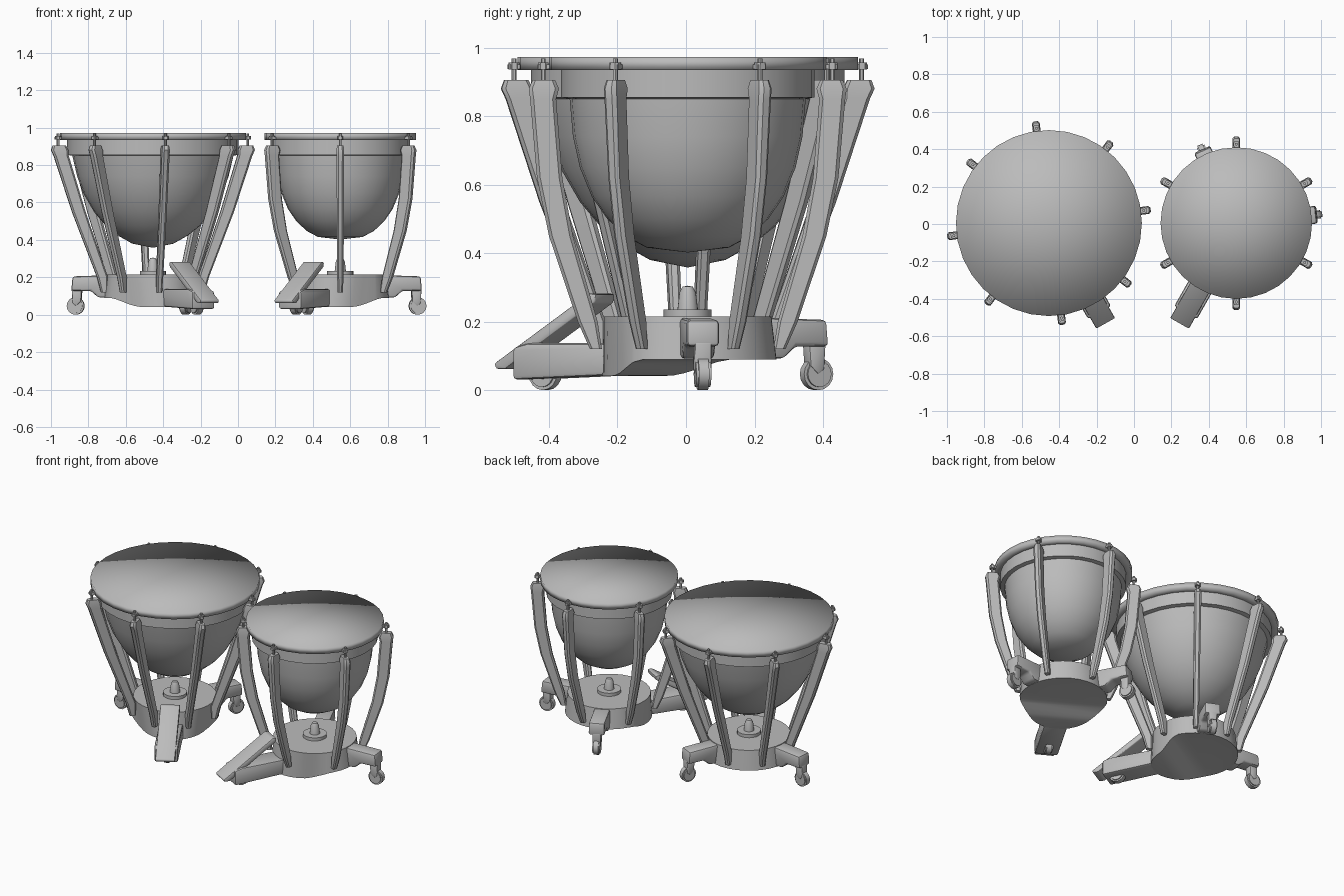
import bpy, bmesh, math
from mathutils import Matrix, Vector

cube = bpy.data.objects.get("Cube")
if cube:
    bpy.data.objects.remove(cube, do_unlink=True)

grey = bpy.data.materials.new("plain grey")
grey.use_nodes = True
grey.diffuse_color = (0.5, 0.5, 0.5, 1)
grey.node_tree.nodes["Principled BSDF"].inputs["Base Color"].default_value = (0.5, 0.5, 0.5, 1)


def finish(bm, name, place, angle=40):
    """Turn a bmesh into a placed, shaded object."""
    bmesh.ops.remove_doubles(bm, verts=bm.verts, dist=1e-5)
    bmesh.ops.recalc_face_normals(bm, faces=bm.faces)
    bm.transform(place)
    mesh = bpy.data.meshes.new(name)
    bm.to_mesh(mesh)
    bm.free()
    mesh.materials.append(grey)
    obj = bpy.data.objects.new(name, mesh)
    bpy.context.collection.objects.link(obj)
    bpy.ops.object.select_all(action='DESELECT')
    obj.select_set(True)
    bpy.context.view_layer.objects.active = obj
    if angle:
        bpy.ops.object.shade_smooth_by_angle(angle=math.radians(angle))
    else:
        bpy.ops.object.shade_smooth()
    return obj


def loft(bm, rings):
    """Skin a list of equal rings of points and cap both ends."""
    rows = [[bm.verts.new(p) for p in ring] for ring in rings]
    n = len(rows[0])
    for a, b in zip(rows, rows[1:]):
        for i in range(n):
            j = (i + 1) % n
            bm.faces.new((a[i], a[j], b[j], b[i]))
    bm.faces.new(rows[0])
    bm.faces.new(rows[-1])


def lathe(name, profile, place, sides=32, angle=40):
    """Spin (radius, height) points around z."""
    bm = bmesh.new()
    verts = [bm.verts.new((r, 0, z)) for r, z in profile]
    edges = [bm.edges.new(pair) for pair in zip(verts, verts[1:])]
    bmesh.ops.spin(bm, geom=verts + edges, axis=(0, 0, 1), cent=(0, 0, 0),
                   angle=math.tau, steps=sides)
    return finish(bm, name, place, angle)


def chamfered(cx, cz, wx, wy, cut=0.25):
    """Horizontal rectangle with cut corners at height cz."""
    x, y = wx / 2, wy / 2
    c = min(x, y) * 2 * cut
    corners = [(x, y - c), (x - c, y), (c - x, y), (-x, y - c),
               (-x, c - y), (c - x, -y), (x - c, -y), (x, c - y)]
    return [(cx + px, py, cz) for px, py in corners]


def side_profile(name, outline, width, place, bevel=0.012):
    """Extrude an (x, z) outline across y, centred."""
    bm = bmesh.new()
    loft(bm, [[(x, s * width / 2, z) for x, z in outline] for s in (-1, 1)])
    bmesh.ops.recalc_face_normals(bm, faces=bm.faces)
    if bevel:
        bmesh.ops.bevel(bm, geom=bm.edges[:], offset=bevel, segments=2,
                        profile=0.5, affect='EDGES')
    return finish(bm, name, place)


def turned(centre, degrees):
    return Matrix.Translation(centre) @ Matrix.Rotation(math.radians(degrees), 4, 'Z')


def base_body(name, place):
    """Round base whose underside drops towards the pedal (+x)."""
    bm = bmesh.new()
    bmesh.ops.create_cone(bm, cap_ends=True, segments=32, radius1=0.26, radius2=0.245,
                          depth=0.125, matrix=Matrix.Translation((0, 0, 0.1525)))
    for cut in (0, 0.04, 0.08, 0.12, 0.16):
        bmesh.ops.bisect_plane(bm, geom=bm.verts[:] + bm.edges[:] + bm.faces[:],
                               plane_co=(cut, 0, 0), plane_no=(1, 0, 0))
    for v in bm.verts:
        if v.co.z < 0.1:
            t = min(max(v.co.x / 0.16, 0), 1)
            drop = t * t * (3 - 2 * t)
            v.co.z -= 0.048 * drop
            v.co.y *= 1 - 0.2 * drop
    finish(bm, name, place)


def caster(name, place, distance, top):
    """Wheel rolling along the arm, held by a short fork."""
    bm = bmesh.new()
    for depth, radius in ((0.044, 0.038), (0.03, 0.047)):
        bmesh.ops.create_cone(bm, cap_ends=True, segments=16, radius1=radius, radius2=radius,
                              depth=depth, matrix=Matrix.Translation((distance, 0, 0.047))
                              @ Matrix.Rotation(math.pi / 2, 4, 'X'))
    finish(bm, name + "_wheel", place)
    d = distance
    side_profile(name + "_fork", [(d - 0.035, top), (d - 0.03, 0.07), (d - 0.005, 0.045),
                                  (d + 0.015, 0.06), (d + 0.02, top)], 0.05, place, 0.006)


def drum(label, centre, head, band, bowl, tuners, first, leg, bolt, pedal):
    place = Matrix.Translation(centre)
    # Head and hoop share smooth normals, so the skin shades like a shallow dome
    lathe(label + "_head_and_hoop", [(0, 0.972), (head, 0.972), (head, 0.934),
                                     (band, 0.934)], place, angle=0)
    lathe(label + "_collar", [(band, 0.936), (band, 0.855), (bowl[0][0], 0.85)], place)
    lathe(label + "_bowl", bowl, place, angle=50)

    # Legs with tuning bolts
    for k in range(tuners):
        spot = turned(centre, first + k * 360 / tuners)
        bm = bmesh.new()
        loft(bm, [chamfered(*ring) for ring in leg])
        finish(bm, f"{label}_leg_{k + 1}", spot)
        bm = bmesh.new()
        for width, low, high in ((0.014, 0.89, 0.968), (0.03, 0.936, 0.956)):
            loft(bm, [chamfered(bolt, z, width, width) for z in (low, high)])
        loft(bm, [chamfered(bolt - 0.008, z, 0.05, 0.026, 0.15) for z in (0.938, 0.95)])
        finish(bm, f"{label}_tuning_bolt_{k + 1}", spot)

    # Base, centre post, pedal arm and pedal
    front = turned(centre, pedal)
    base_body(label + "_base", front)
    lathe(label + "_centre_post", [(0, 0.305), (0.015, 0.302), (0.024, 0.285), (0.03, 0.235),
                                   (0.07, 0.235), (0.07, 0.21)], place, 20)
    side_profile(label + "_pedal_arm", [(0.18, 0.045), (0.55, 0.03), (0.55, 0.125),
                                        (0.5, 0.137), (0.18, 0.137)], 0.14, front)
    side_profile(label + "_pedal", [(0.612, 0.062), (0.618, 0.078), (0.3, 0.283),
                                    (0.275, 0.28), (0.28, 0.255), (0.58, 0.062)],
                 0.115, front, 0.006)
    caster(label + "_front_caster", front, 0.478, 0.06)

    # Two rear feet, mirrored about the pedal direction
    for side, turn in (("left", 125.5), ("right", -125.5)):
        spot = turned(centre, pedal + turn)
        side_profile(f"{label}_{side}_foot", [(0.18, 0.092), (0.29, 0.092), (0.33, 0.128),
                                              (0.435, 0.128), (0.428, 0.205), (0.18, 0.213)],
                     0.095, spot)
        caster(f"{label}_{side}_caster", spot, 0.415, 0.14)


# Leg rings: radius, height, radial width, sideways width
large_leg = [(0.262, 0.12, 0.035, 0.028), (0.272, 0.2, 0.058, 0.034), (0.4, 0.55, 0.072, 0.038),
             (0.495, 0.85, 0.08, 0.042), (0.503, 0.88, 0.092, 0.042), (0.505, 0.905, 0.07, 0.034)]
small_leg = [(0.268, 0.12, 0.035, 0.028), (0.292, 0.2, 0.058, 0.034), (0.37, 0.45, 0.07, 0.038),
             (0.403, 0.62, 0.074, 0.038), (0.422, 0.85, 0.076, 0.042), (0.42, 0.88, 0.088, 0.042),
             (0.42, 0.905, 0.066, 0.034)]
large_bowl = [(0.432, 0.855), (0.405, 0.74), (0.37, 0.645), (0.315, 0.55), (0.255, 0.478),
              (0.19, 0.425), (0.11, 0.38), (0, 0.358)]
small_bowl = [(0.345, 0.855), (0.335, 0.74), (0.315, 0.65), (0.28, 0.565), (0.235, 0.5),
              (0.18, 0.448), (0.12, 0.416), (0, 0.402)]

drum("large_drum", Vector((-0.455, 0.005, 0)), 0.497, 0.458, large_bowl, 8, 7.5,
     large_leg, 0.512, -60.5)
drum("small_drum", Vector((0.547, 0.005, 0)), 0.405, 0.37, small_bowl, 6, 30,
     small_leg, 0.422, -119.5)
